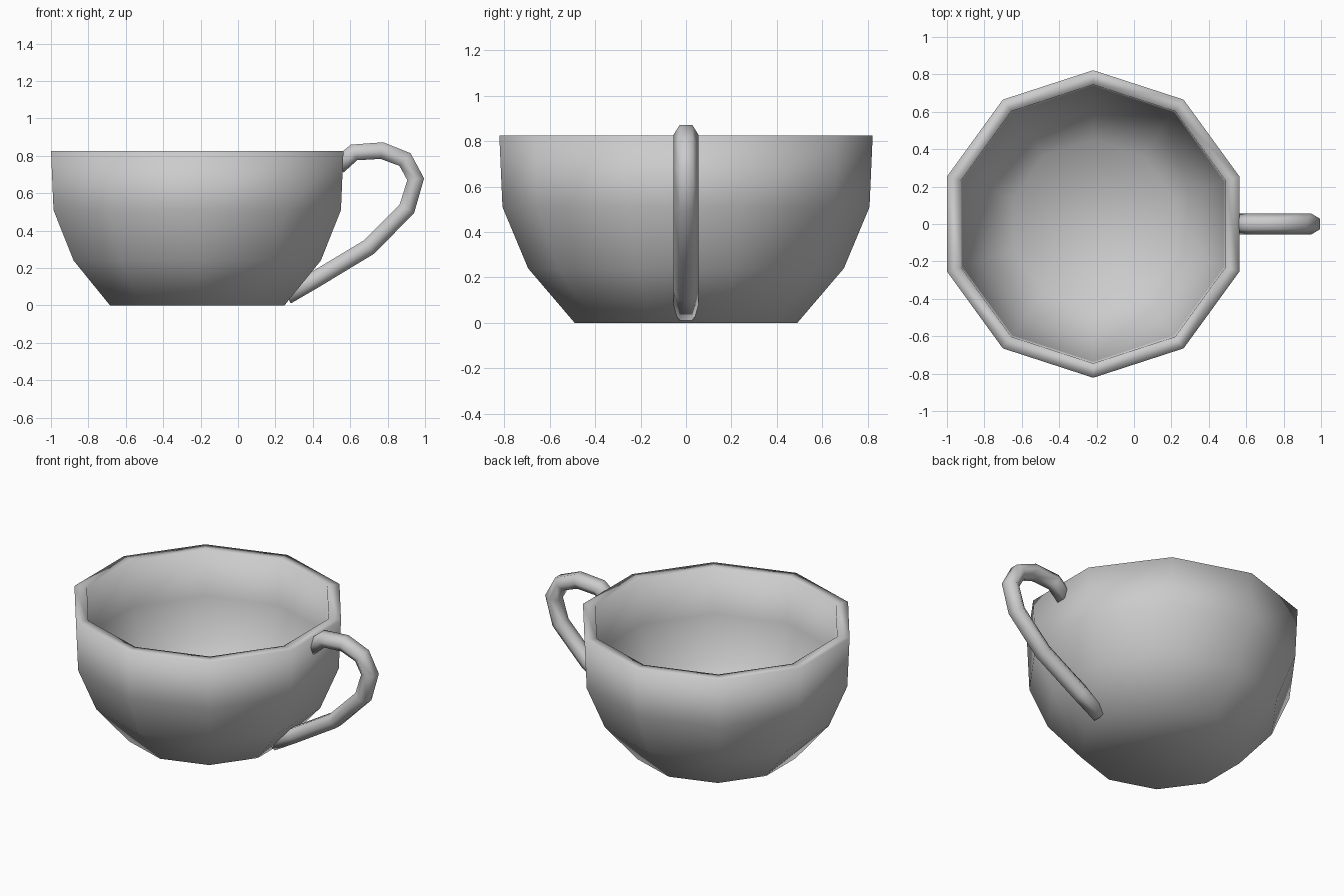
import bpy, bmesh, math
from mathutils import Vector

if "Cube" in bpy.data.objects:
    bpy.data.objects.remove(bpy.data.objects["Cube"])


def loft(name, rings):
    """Skin a list of equal-length point rings, capping both ends."""
    bm = bmesh.new()
    vs = [[bm.verts.new(p) for p in ring] for ring in rings]
    n = len(vs[0])
    for a, b in zip(vs, vs[1:]):
        for i in range(n):
            j = (i + 1) % n
            bm.faces.new((a[i], a[j], b[j], b[i]))
    bm.faces.new(vs[0][::-1])
    bm.faces.new(vs[-1])
    bmesh.ops.recalc_face_normals(bm, faces=bm.faces)
    for f in bm.faces:
        f.smooth = True
    mesh = bpy.data.meshes.new(name)
    bm.to_mesh(mesh)
    bm.free()
    obj = bpy.data.objects.new(name, mesh)
    bpy.context.collection.objects.link(obj)
    return obj


# Ten-sided bowl: outside profile going up, over the rim, inside going down
SIDES = 10
CENTRE_X = -0.218
profile = [(0.49, 0), (0.695, 0.24), (0.808, 0.51), (0.822, 0.825),
           (0.745, 0.825), (0.735, 0.53), (0.63, 0.28), (0.45, 0.07)]


def bowl_ring(r, z):
    angles = [math.pi / 2 + 2 * math.pi * i / SIDES for i in range(SIDES)]
    return [(CENTRE_X + r * math.cos(a), r * math.sin(a), z) for a in angles]


loft("cup_bowl", [bowl_ring(r, z) for r, z in profile])

# Hexagonal tube handle swept along a path in the xz plane
path = [Vector((x, 0, z)) for x, z in [
    (0.535, 0.745), (0.62, 0.818), (0.77, 0.828), (0.893, 0.78),
    (0.95, 0.675), (0.903, 0.517), (0.70, 0.312), (0.41, 0.137), (0.26, 0.05)]]
HALF_WIDTH, HALF_DEPTH = 0.055, 0.045


def handle_ring(i):
    before = path[max(i - 1, 0)]
    after = path[min(i + 1, len(path) - 1)]
    tangent = ((path[i] - before).normalized() + (after - path[i]).normalized()).normalized()
    side = Vector((0, 1, 0))
    out = side.cross(tangent)
    ring = []
    for k in range(6):
        a = math.pi * k / 3
        depth = math.sin(a) / math.sin(math.pi / 3) * HALF_DEPTH
        ring.append(path[i] + side * HALF_WIDTH * math.cos(a) + out * depth)
    return ring


loft("cup_handle", [handle_ring(i) for i in range(len(path))])
